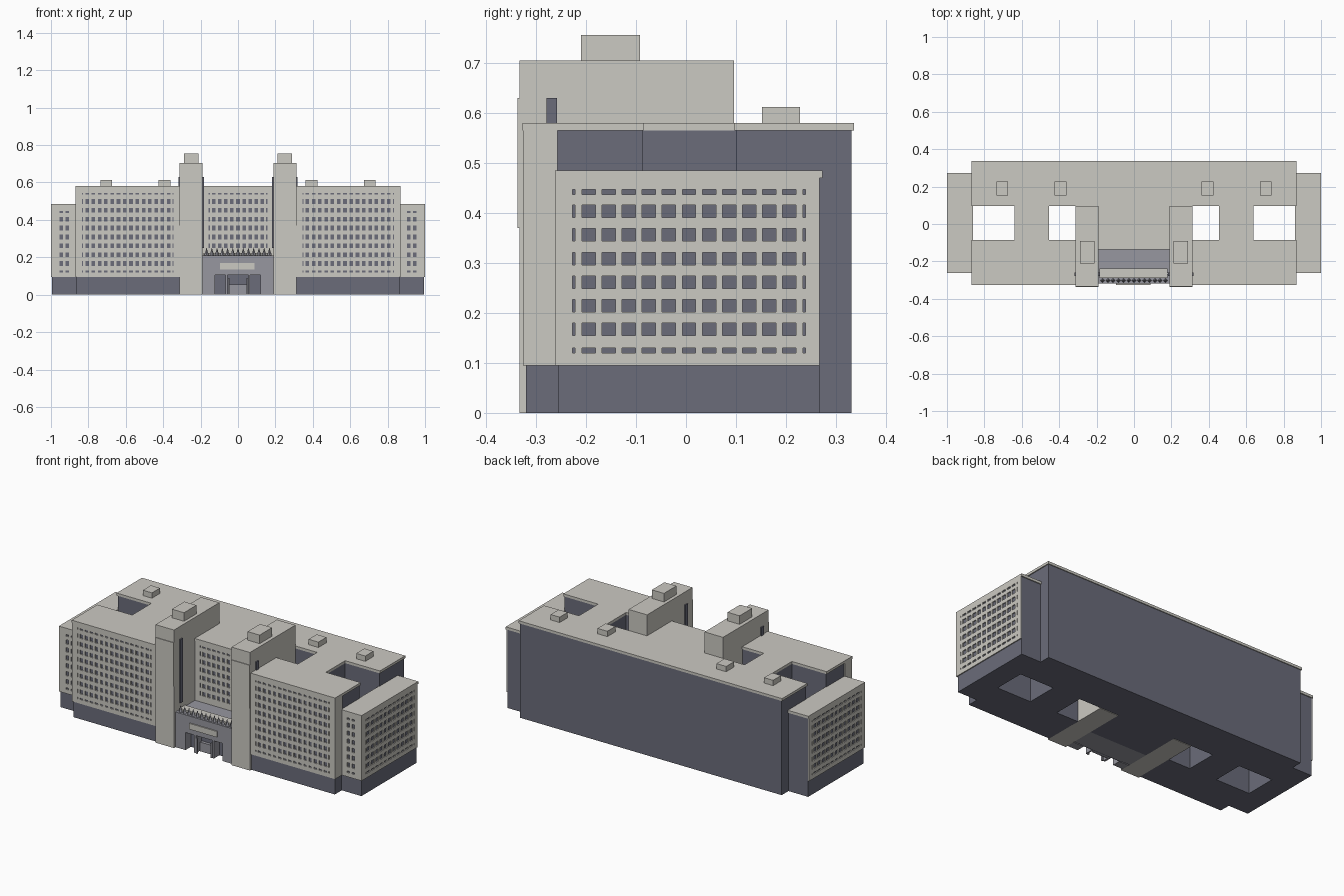
import bpy, bmesh
from mathutils import Vector

if "Cube" in bpy.data.objects:
    bpy.data.objects.remove(bpy.data.objects["Cube"])


def material(name, rgb):
    m = bpy.data.materials.new(name)
    m.diffuse_color = (*rgb, 1)
    m.use_nodes = True
    m.node_tree.nodes["Principled BSDF"].inputs["Base Color"].default_value = m.diffuse_color
    return m


STONE = material("pale stone", (0.60, 0.585, 0.54))
DARK = material("dark slate", (0.145, 0.15, 0.195))
GREY = material("portal grey", (0.31, 0.31, 0.35))


def finish(name, bm, mat):
    me = bpy.data.meshes.new(name)
    bm.to_mesh(me)
    bm.free()
    me.materials.append(mat)
    ob = bpy.data.objects.new(name, me)
    bpy.context.collection.objects.link(ob)
    return ob


def box(name, x, y, z, mat):
    bm = bmesh.new()
    bmesh.ops.create_cube(bm, size=1)
    for v in bm.verts:
        v.co = [a + (b - a) * (c + 0.5) for (a, b), c in zip((x, y, z), v.co)]
    return finish(name, bm, mat)


def pair(name, x, y, z, mat):
    box(name + "_right", x, y, z, mat)
    box(name + "_left", (-x[1], -x[0]), y, z, mat)


def panel(name, origin, udir, u, v, cols, rows, mat, thick=0.006):
    """Wall sheet with openings; cols and rows are (centre, size) lists."""
    def breaks(lo, hi, spans):
        out = [lo]
        for c, s in spans:
            out += [c - s / 2, c + s / 2]
        return out + [hi]
    us, vs = breaks(*u, cols), breaks(*v, rows)
    o, d, up = Vector(origin), Vector(udir), Vector((0, 0, 1))
    bm = bmesh.new()
    for i in range(len(us) - 1):
        for j in range(len(vs) - 1):
            if i % 2 and j % 2:
                continue
            a, b, c, e = us[i], us[i + 1], vs[j], vs[j + 1]
            if b - a < 1e-5 or e - c < 1e-5:
                continue
            bm.faces.new([bm.verts.new(o + d * p + up * q)
                          for p, q in ((a, c), (b, c), (b, e), (a, e))])
    bmesh.ops.remove_doubles(bm, verts=bm.verts[:], dist=1e-5)
    ob = finish(name, bm, mat)
    mod = ob.modifiers.new("thickness", "SOLIDIFY")
    mod.thickness = thick
    mod.offset = -1


def columns(first, pitch, n, w, narrow=0.0):
    """Regular windows, with a narrow one at each end if asked."""
    out = [(first + pitch * i, w) for i in range(n)]
    if narrow:
        gap = pitch * 0.73
        out = [(first - gap, narrow)] + out + [(out[-1][0] + gap, narrow)]
    return out


def storeys(n, top, first=0.167, low=True):
    rows = [(first + 0.0473 * i, 0.025) for i in range(n)]
    return ([(0.125, 0.01)] if low else []) + rows + [(top, 0.01)]


# Dark main bodies
box("rear_block", (-0.864, 0.864), (0.10, 0.331), (0, 0.565), DARK)
box("centre_block", (-0.19, 0.19), (-0.129, 0.10), (0, 0.565), DARK)
pair("front_block", (0.31, 0.864), (-0.32, -0.087), (0, 0.565), DARK)
pair("court_link", (0.456, 0.638), (-0.087, 0.10), (0, 0.565), DARK)
pair("end_wing", (0.862, 0.994), (-0.255, 0.267), (0, 0.47), DARK)

# Roof slabs with a slight overhang
box("rear_roof", (-0.87, 0.87), (0.097, 0.336), (0.565, 0.58), STONE)
box("centre_roof", (-0.19, 0.19), (-0.137, 0.097), (0.565, 0.58), STONE)
pair("front_roof", (0.31, 0.87), (-0.327, -0.085), (0.565, 0.58), STONE)
pair("link_roof", (0.455, 0.64), (-0.085, 0.097), (0.565, 0.58), STONE)
pair("wing_roof", (0.86, 1.0), (-0.262, 0.273), (0.47, 0.485), STONE)
pair("inner_roof_box", (0.36, 0.425), (0.152, 0.228), (0.58, 0.612), STONE)
pair("outer_roof_box", (0.675, 0.735), (0.152, 0.228), (0.58, 0.612), STONE)

# Stone cladding with window openings
X, Y = (1, 0, 0), (0, 1, 0)
main_cols = columns(0.371, 0.0335, 14, 0.019, 0.006)
main_rows = storeys(8, 0.54)
wing_rows = storeys(6, 0.442)
wing_cols = [(0.913, 0.017), (0.945, 0.017)]
side_cols = columns(-0.195, 0.0402, 11, 0.027, 0.005)


def flip(cols):
    return [(-c, s) for c, s in reversed(cols)]


panel("front_cladding_right", (0, -0.326, 0), X, (0.31, 0.87), (0.095, 0.565),
      main_cols, main_rows, STONE)
panel("front_cladding_left", (0, -0.326, 0), X, (-0.87, -0.31), (0.095, 0.565),
      flip(main_cols), main_rows, STONE)
panel("wing_front_right", (0, -0.262, 0), X, (0.87, 0.994), (0.095, 0.47),
      wing_cols, wing_rows, STONE, 0.007)
panel("wing_front_left", (0, -0.262, 0), X, (-0.994, -0.87), (0.095, 0.47),
      flip(wing_cols), wing_rows, STONE, 0.007)
panel("wing_side_right", (1, 0, 0), Y, (-0.262, 0.267), (0.095, 0.47),
      side_cols, wing_rows, STONE)
panel("wing_side_left", (-1, 0, 0), (0, -1, 0), (-0.267, 0.262), (0.095, 0.47),
      flip(side_cols), wing_rows, STONE)
panel("centre_cladding", (0, -0.135, 0), X, (-0.19, 0.19), (0.21, 0.565),
      columns(-0.13, 0.0325, 9, 0.019, 0.006),
      storeys(6, 0.54, 0.2616, False), STONE)
pair("front_block_side", (0.864, 0.87), (-0.32, -0.257), (0.095, 0.565), STONE)

# Towers with top boxes and dark side slits
pair("tower", (0.19, 0.312), (-0.333, 0.096), (0, 0.705), STONE)
pair("tower_front_plate", (0.19, 0.312), (-0.337, -0.333), (0.37, 0.63), STONE)
pair("tower_top_box", (0.21, 0.29), (-0.21, -0.092), (0.705, 0.756), STONE)
pair("tower_outer_slit", (0.312, 0.319), (-0.279, -0.258), (0.37, 0.63), DARK)
pair("tower_inner_slit", (0.183, 0.19), (-0.279, -0.258), (0.25, 0.63), DARK)

# Entrance portal with three openings
panel("portal_wall", (0, -0.318, 0), X, (-0.19, 0.19), (0, 0.21),
      [(-0.096, 0.056), (0, 0.11), (0.092, 0.056)], [(0.0525, 0.105)], GREY, 0.05)
box("portal_body", (-0.19, 0.19), (-0.262, -0.129), (0, 0.21), GREY)
box("portal_recess", (-0.14, 0.14), (-0.267, -0.262), (0, 0.12), DARK)
box("portal_door", (-0.05, 0.05), (-0.285, -0.267), (0, 0.055), GREY)
pair("portal_column", (0.045, 0.053), (-0.322, -0.312), (0, 0.09), GREY)
box("portal_plate", (-0.095, 0.088), (-0.325, -0.318), (0.135, 0.17), STONE)
box("portal_roof_slab", (-0.185, 0.178), (-0.288, -0.237), (0.21, 0.222), STONE)

# Row of spikes along the portal top
bm = bmesh.new()
for i in range(13):
    r = bmesh.ops.create_cone(bm, cap_ends=True, segments=4, radius1=0.012,
                              radius2=0, depth=0.042)
    bmesh.ops.translate(bm, verts=r["verts"],
                        vec=(-0.168 + 0.028 * i, -0.302, 0.231))
finish("portal_spikes", bm, GREY)
